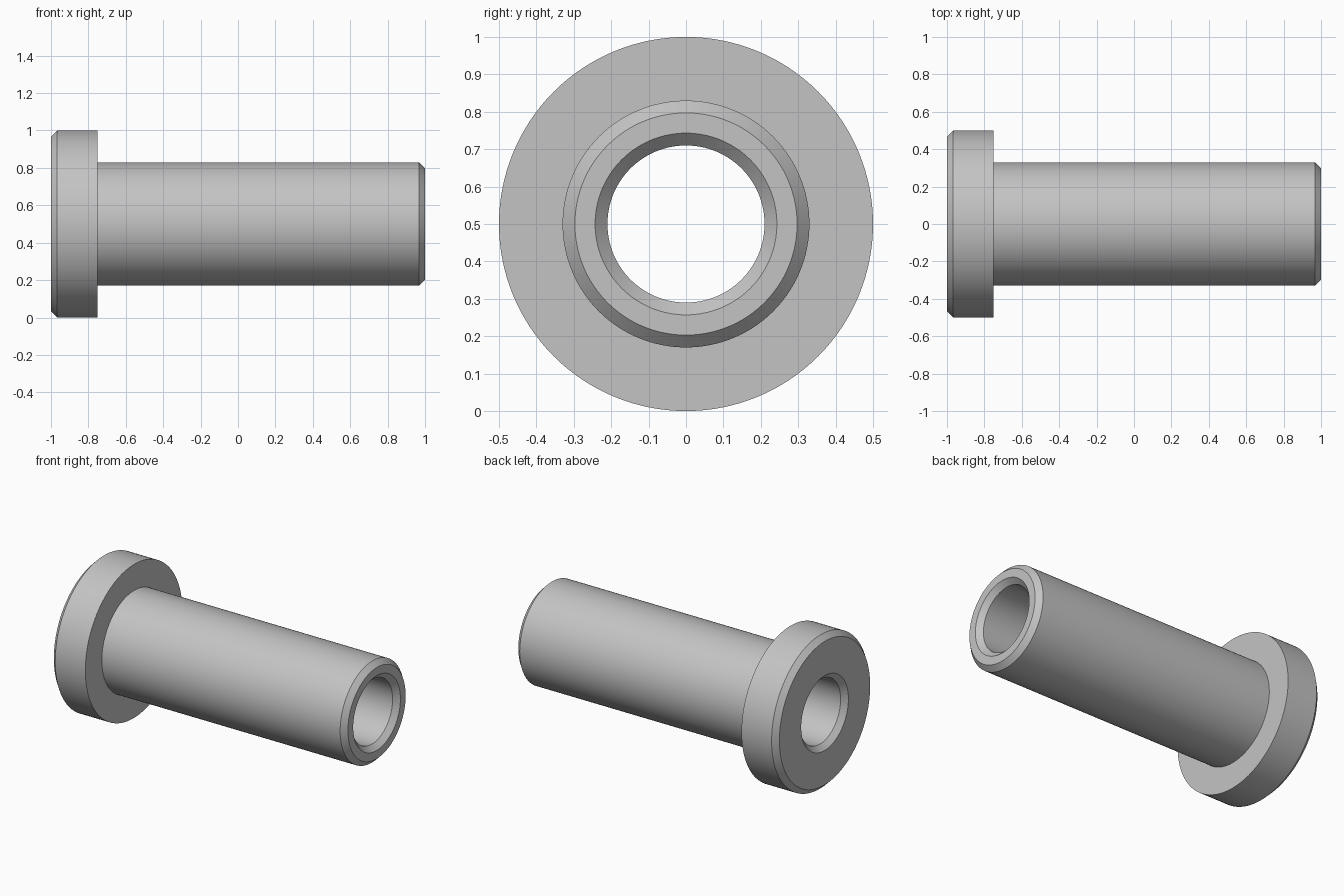
import bpy
import bmesh
from math import radians, tau
from mathutils import Vector

cube = bpy.data.objects.get("Cube")
if cube:
    bpy.data.objects.remove(cube, do_unlink=True)

# Plain grey metal
metal = bpy.data.materials.new("grey_metal")
metal.use_nodes = True
metal.diffuse_color = (0.55, 0.55, 0.55, 1)
metal.node_tree.nodes["Principled BSDF"].inputs["Base Color"].default_value = (0.55, 0.55, 0.55, 1)

SEGMENTS = 128
HEAD, SHANK, BORE, CHAMFER = 0.5, 0.33, 0.21, 0.033
SHOULDER = -0.75

# Closed half section as (x, radius): head, shank, then back through the bore
section = [
    (-1, HEAD - CHAMFER), (-1 + CHAMFER, HEAD),
    (SHOULDER, HEAD), (SHOULDER, SHANK),
    (1 - CHAMFER, SHANK), (1, SHANK - CHAMFER),
    (1, BORE + CHAMFER), (1 - CHAMFER, BORE),
    (-1 + CHAMFER, BORE), (-1, BORE + CHAMFER),
]

# Revolve the section around the x axis
bm = bmesh.new()
verts = [bm.verts.new((x, 0, r)) for x, r in section]
edges = [bm.edges.new((verts[i - 1], verts[i])) for i in range(len(verts))]
bmesh.ops.spin(bm, geom=verts + edges, cent=Vector(), axis=(1, 0, 0),
               angle=tau, steps=SEGMENTS, use_merge=True)
bmesh.ops.remove_doubles(bm, verts=bm.verts, dist=0.0001)
bmesh.ops.recalc_face_normals(bm, faces=bm.faces)
bmesh.ops.translate(bm, verts=bm.verts, vec=(0, 0, HEAD))

mesh = bpy.data.meshes.new("flanged_bushing")
bm.to_mesh(mesh)
bm.free()
mesh.materials.append(metal)
bushing = bpy.data.objects.new("flanged_bushing", mesh)
bpy.context.collection.objects.link(bushing)

# Smooth round walls with crisp chamfers
bpy.ops.object.select_all(action="DESELECT")
bushing.select_set(True)
bpy.context.view_layer.objects.active = bushing
bpy.ops.object.shade_smooth_by_angle(angle=radians(30))
